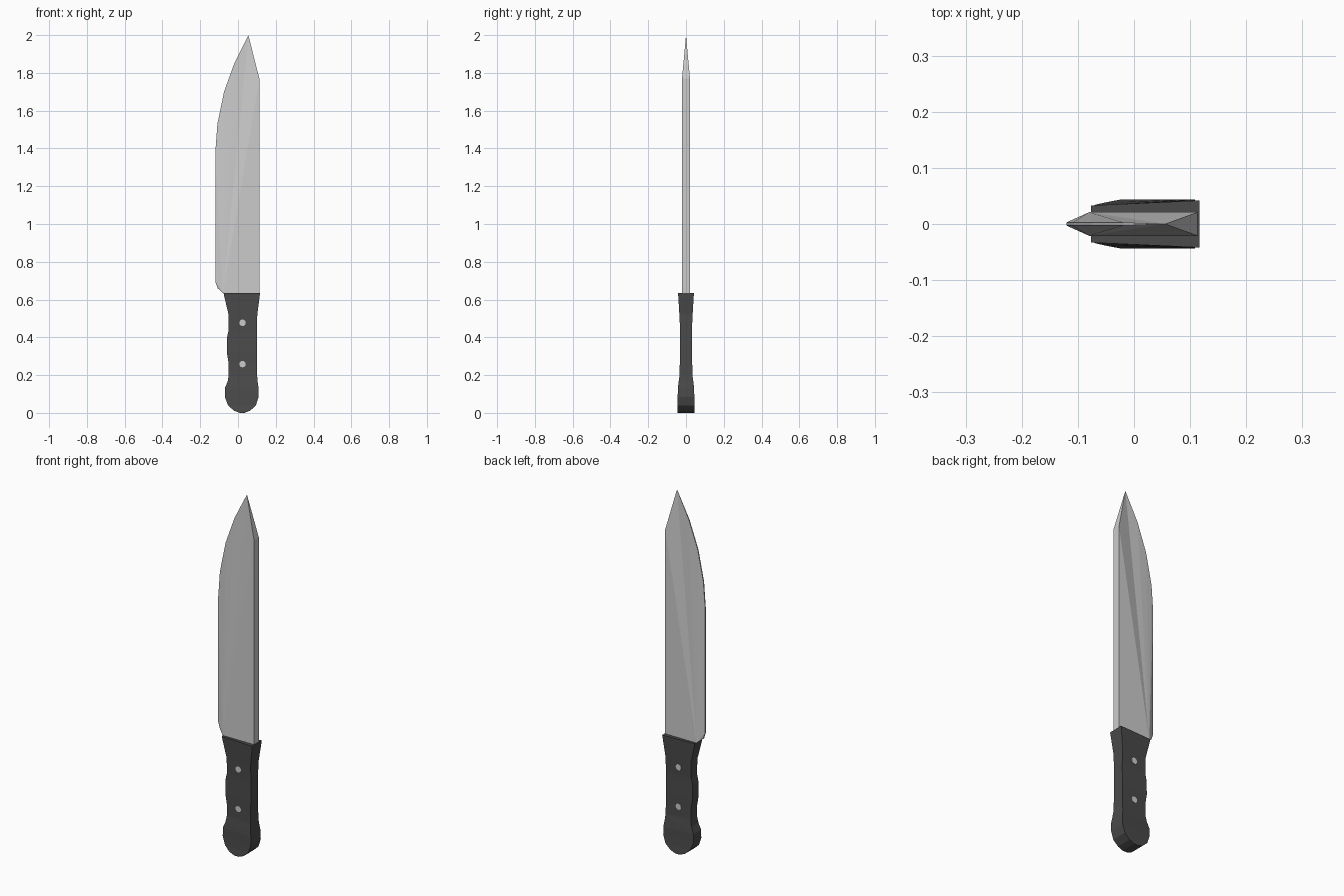
import bpy, bmesh, math

if "Cube" in bpy.data.objects:
    bpy.data.objects.remove(bpy.data.objects["Cube"])


def finish(name, bm, mat=None):
    bmesh.ops.remove_doubles(bm, verts=bm.verts, dist=1e-5)
    bmesh.ops.recalc_face_normals(bm, faces=bm.faces)
    mesh = bpy.data.meshes.new(name)
    bm.to_mesh(mesh)
    bm.free()
    obj = bpy.data.objects.new(name, mesh)
    bpy.context.collection.objects.link(obj)
    if mat:
        mesh.materials.append(mat)
    return obj


dark = bpy.data.materials.new("dark_handle")
dark.diffuse_color = (0.07, 0.07, 0.07, 1)
dark.use_nodes = True
dark.node_tree.nodes["Principled BSDF"].inputs["Base Color"].default_value = dark.diffuse_color

# Blade: outline of (x, z, half thickness), starting at the heel;
# each side is a fan of facets from the thick heel to the thin edge, tip and spine
outline = [(-0.08, 0.635, 0.021), (-0.108, 0.66, 0.005), (-0.12, 0.695, 0.003),
           (-0.12, 1.38, 0.003), (-0.109, 1.53, 0.003), (-0.074, 1.70, 0.003),
           (-0.02, 1.85, 0.003), (0.055, 2.0, 0.0),
           (0.113, 1.77, 0.021), (0.113, 0.635, 0.021)]
bm = bmesh.new()
sides = [[bm.verts.new((x, s * t, z)) for x, z, t in outline] for s in (-1, 1)]
n = len(outline)
for side in sides:
    for i in range(1, n - 1):
        bm.faces.new((side[0], side[i], side[i + 1]))
a, b = sides
for i in range(n):
    j = (i + 1) % n
    bm.faces.new((a[i], a[j], b[j], b[i]))
bmesh.ops.remove_doubles(bm, verts=bm.verts, dist=1e-5)
bmesh.ops.dissolve_degenerate(bm, edges=bm.edges, dist=1e-6)
finish("blade", bm)

# Handle: rows of (z, left x, right x, left half thickness, right half thickness)
rows = [(0.0, 0.01, 0.035, 0.044, 0.044), (0.012, -0.022, 0.065, 0.044, 0.044),
        (0.04, -0.053, 0.095, 0.038, 0.044), (0.085, -0.07, 0.109, 0.034, 0.044),
        (0.13, -0.07, 0.109, 0.033, 0.043), (0.165, -0.055, 0.104, 0.031, 0.039),
        (0.20, -0.049, 0.101, 0.028, 0.034), (0.26, -0.049, 0.101, 0.027, 0.033),
        (0.32, -0.059, 0.101, 0.027, 0.032), (0.40, -0.058, 0.101, 0.026, 0.031),
        (0.435, -0.05, 0.101, 0.026, 0.031), (0.52, -0.05, 0.102, 0.028, 0.035),
        (0.635, -0.077, 0.117, 0.033, 0.042)]
bm = bmesh.new()
rings = [[bm.verts.new(p) for p in
          ((l, -tl, z), (r, -tr, z), (r, tr, z), (l, tl, z))]
         for z, l, r, tl, tr in rows]
for lo, hi in zip(rings, rings[1:]):
    for i in range(4):
        j = (i + 1) % 4
        bm.faces.new((lo[i], lo[j], hi[j], hi[i]))
bm.faces.new(rings[0])
bm.faces.new(rings[-1])
finish("handle", bm, dark)

# Rivets running through the handle
for name, z, half in (("lower_rivet", 0.258, 0.032), ("upper_rivet", 0.477, 0.032)):
    bpy.ops.mesh.primitive_cylinder_add(vertices=16, radius=0.017, depth=2 * half,
                                        location=(0.024, 0, z),
                                        rotation=(math.pi / 2, 0, 0))
    bpy.context.object.name = name
